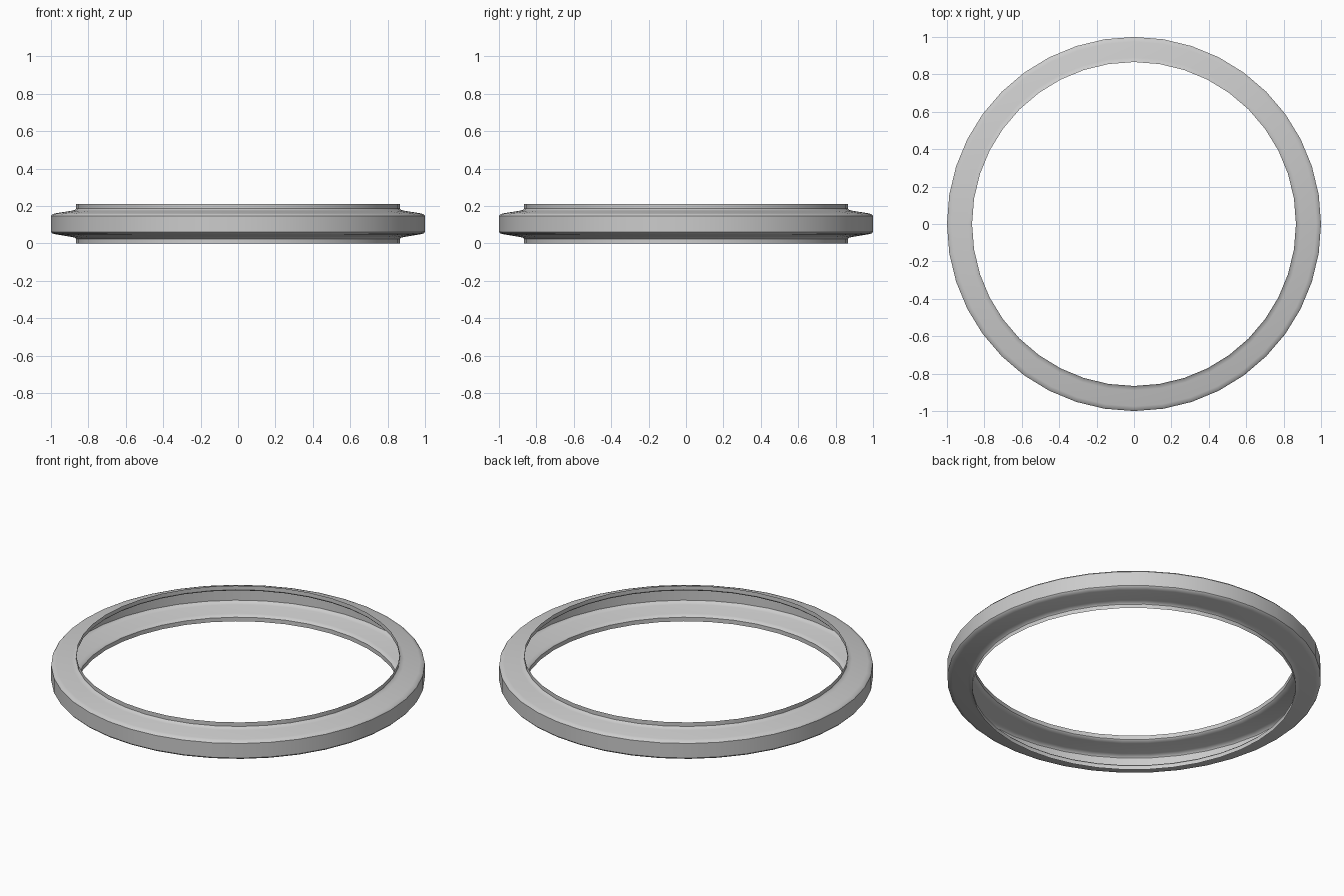
import bpy, bmesh, math

if "Cube" in bpy.data.objects:
    bpy.data.objects.remove(bpy.data.objects["Cube"])

SIDES = 40
MID = 0.105  # half height of the ring

# Upper half of the cross-section (radius, height above the middle), lip to tread
upper = [(0.866, 0.105), (0.866, 0.081), (0.873, 0.074), (0.89, 0.070),
         (0.975, 0.056), (0.993, 0.051), (1.0, 0.043)]
profile = [(r, MID + h) for r, h in upper] + [(r, MID - h) for r, h in reversed(upper)]

# Hollow ring shell, open towards the centre
bm = bmesh.new()
rings = []
for i in range(SIDES):
    a = math.tau * i / SIDES
    rings.append([bm.verts.new((r * math.cos(a), r * math.sin(a), z)) for r, z in profile])
for i in range(SIDES):
    a, b = rings[i], rings[(i + 1) % SIDES]
    for j in range(len(profile) - 1):
        bm.faces.new((a[j], a[j + 1], b[j + 1], b[j]))
bmesh.ops.recalc_face_normals(bm, faces=bm.faces)

mesh = bpy.data.meshes.new("ring_shell")
bm.to_mesh(mesh)
bm.free()
ring = bpy.data.objects.new("ring_shell", mesh)
bpy.context.collection.objects.link(ring)

# Smooth shading with sharp edges kept
bpy.context.view_layer.objects.active = ring
ring.select_set(True)
bpy.ops.object.shade_smooth_by_angle(angle=math.radians(40))
